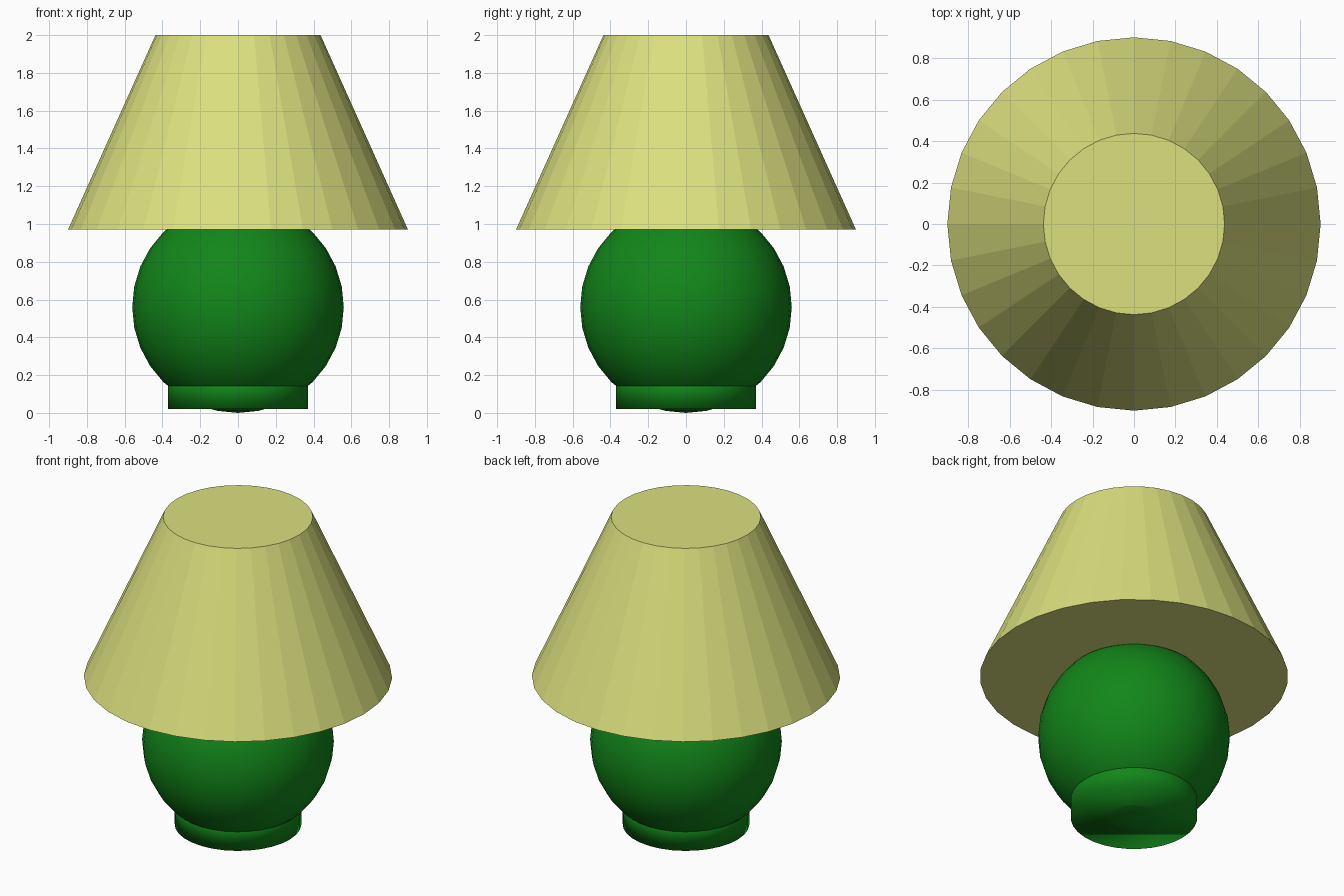
import bpy

if "Cube" in bpy.data.objects:
    bpy.data.objects.remove(bpy.data.objects["Cube"])


def material(name, color):
    mat = bpy.data.materials.new(name)
    mat.diffuse_color = (*color, 1.0)
    mat.use_nodes = True
    mat.node_tree.nodes["Principled BSDF"].inputs["Base Color"].default_value = mat.diffuse_color
    return mat


green = material("green_glaze", (0.006, 0.24, 0.01))
cream = material("yellow_cloth", (0.71, 0.75, 0.21))


def finish(name, mat, smooth):
    obj = bpy.context.object
    obj.name = name
    obj.data.materials.append(mat)
    if smooth:
        bpy.ops.object.shade_smooth()
    else:
        bpy.ops.object.shade_flat()


# Round lamp body
bpy.ops.mesh.primitive_uv_sphere_add(segments=32, ring_count=16,
                                     radius=0.56, location=(0, 0, 0.56))
finish("lamp_body", green, True)

# Short foot, its top buried in the body
bpy.ops.mesh.primitive_cylinder_add(vertices=32, radius=0.37, depth=0.2,
                                    location=(0, 0, 0.12))
finish("lamp_foot", green, True)

# Faceted, closed lampshade
bpy.ops.mesh.primitive_cone_add(vertices=32, radius1=0.9, radius2=0.437,
                                depth=1.03, location=(0, 0, 1.485))
finish("lampshade", cream, False)
